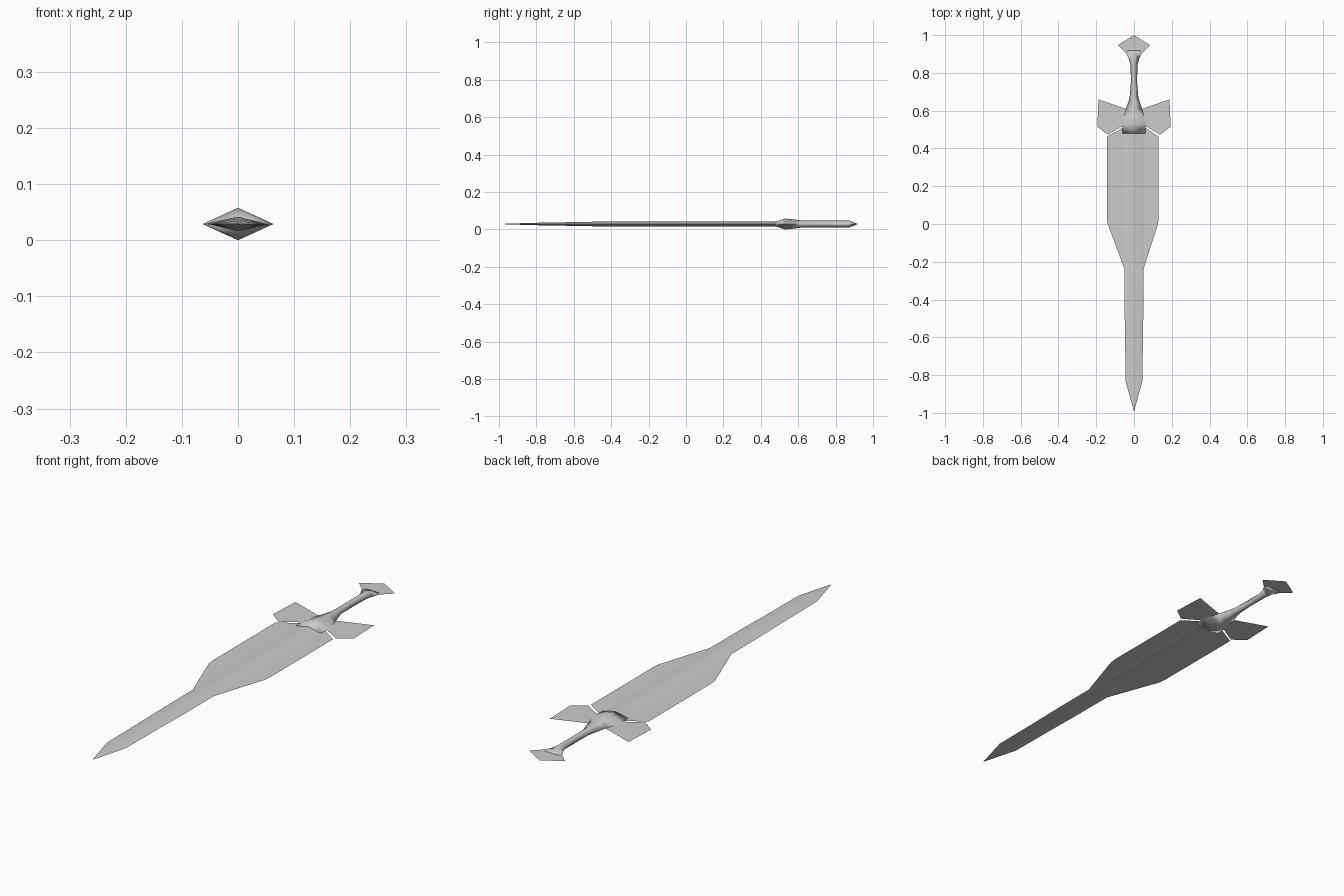
import bpy, math

if "Cube" in bpy.data.objects:
    bpy.data.objects.remove(bpy.data.objects["Cube"], do_unlink=True)

Z = 0.029  # mid plane of the sword

steel = bpy.data.materials.new("grey steel")
steel.use_nodes = True
COLOUR = (0.6, 0.6, 0.6, 1.0)
steel.diffuse_color = COLOUR
steel.node_tree.nodes["Principled BSDF"].inputs["Base Color"].default_value = COLOUR


def make(name, verts, faces):
    mesh = bpy.data.meshes.new(name)
    mesh.from_pydata(verts, [], faces)
    mesh.materials.append(steel)
    obj = bpy.data.objects.new(name, mesh)
    bpy.context.collection.objects.link(obj)
    return obj


def plate(name, outline):
    """Paper-thin flat panel, outline counter-clockwise from above."""
    return make(name, [(x, y, Z) for x, y in outline], [list(range(len(outline)))])


def diamond_loft(name, sections, angle):
    """Loft diamond sections given as (y, half width, half height)."""
    verts, faces = [], []
    for y, w, h in sections:
        verts += [(w, y, Z), (0, y, Z + h), (-w, y, Z), (0, y, Z - h)]
    for i in range(len(sections) - 1):
        for k in range(4):
            a, b = i * 4 + k, i * 4 + (k + 1) % 4
            faces.append((a, b, b + 4, a + 4))
    last = len(verts) - 4
    faces += [(3, 2, 1, 0), (last, last + 1, last + 2, last + 3)]
    obj = make(name, verts, faces)
    bpy.ops.object.select_all(action='DESELECT')
    obj.select_set(True)
    bpy.context.view_layer.objects.active = obj
    bpy.ops.object.shade_smooth_by_angle(angle=math.radians(angle))
    return obj


# Long narrow blade with a shallow ridge
diamond_loft("blade_core", [
    (-0.99, 0.001, 0.0005), (-0.83, 0.045, 0.006), (-0.61, 0.047, 0.010),
    (-0.45, 0.050, 0.013), (-0.24, 0.051, 0.013), (0.49, 0.055, 0.013)], 60)

# Collar, grip and flared pommel end
diamond_loft("hilt", [
    (0.48, 0.060, 0.013), (0.53, 0.063, 0.029), (0.565, 0.054, 0.026),
    (0.61, 0.042, 0.020), (0.67, 0.023, 0.018), (0.76, 0.016, 0.018),
    (0.84, 0.019, 0.018), (0.875, 0.027, 0.018), (0.905, 0.042, 0.006),
    (0.918, 0.030, 0.001)], 120)

# Flat side panels of the blade and the guard wings
for side, s, blade_x in (("left", 1, 0.131), ("right", -1, 0.143)):
    blade = [(0.0, -0.24), (0.05, -0.24), (blade_x - 0.004, 0.0),
             (blade_x, 0.03), (blade_x, 0.462), (0.062, 0.508), (0.0, 0.508)]
    wing = [(0.03, 0.53), (0.062, 0.518), (0.138, 0.473), (0.194, 0.515),
            (0.188, 0.66), (0.045, 0.61), (0.02, 0.61)]
    for name, pts in (("blade_panel_", blade), ("guard_wing_", wing)):
        pts = [(s * x, y) for x, y in pts]
        plate(name + side, pts if s > 0 else pts[::-1])

# Flat pommel fan
plate("pommel_fan", [(0.0, 0.88), (0.042, 0.905), (0.085, 0.947), (0.0, 1.0),
                     (-0.085, 0.947), (-0.042, 0.905)])
